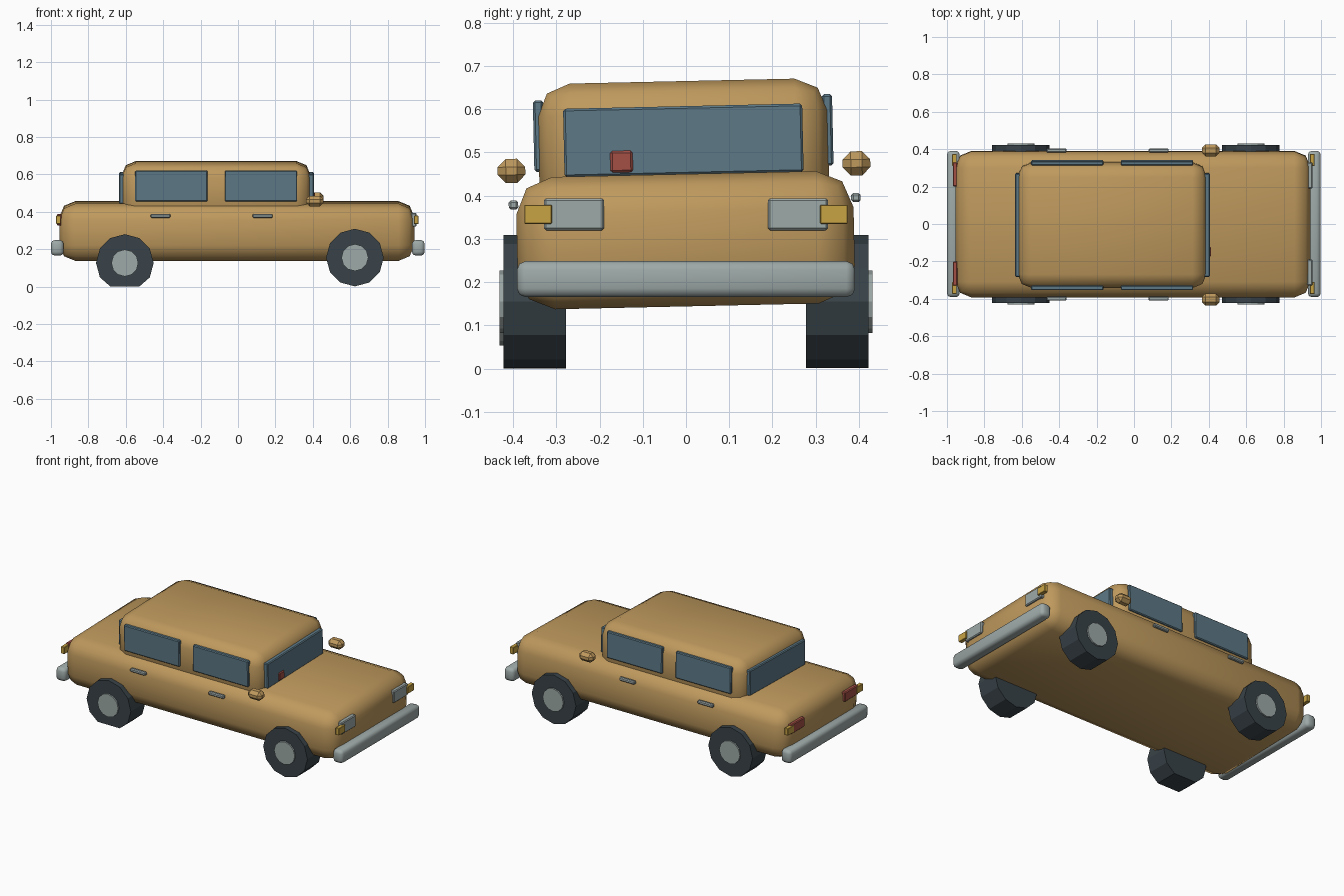
import bpy, bmesh, math
from mathutils import Matrix, Vector

if "Cube" in bpy.data.objects:
    bpy.data.objects.remove(bpy.data.objects["Cube"])


def material(name, rgb):
    m = bpy.data.materials.new(name)
    m.diffuse_color = (*rgb, 1)
    m.use_nodes = True
    m.node_tree.nodes["Principled BSDF"].inputs["Base Color"].default_value = m.diffuse_color
    return m


PAINT = material("tan_paint", (0.52, 0.32, 0.11))
GLASS = material("glass", (0.11, 0.19, 0.24))
RUBBER = material("rubber", (0.04, 0.055, 0.065))
CHROME = material("chrome", (0.34, 0.40, 0.39))
RED = material("red", (0.37, 0.08, 0.06))
AMBER = material("amber", (0.58, 0.37, 0.06))

# The body leans slightly towards the flat tyre
PIVOT = Vector((0, 0, 0.25))
LEAN = Matrix.Translation(PIVOT) @ Matrix.Rotation(0.022, 4, 'X') @ Matrix.Translation(-PIVOT)


def finish(bm, name, mat, smooth=None):
    me = bpy.data.meshes.new(name)
    bm.to_mesh(me)
    bm.free()
    ob = bpy.data.objects.new(name, me)
    bpy.context.collection.objects.link(ob)
    me.materials.append(mat)
    if smooth:
        bpy.ops.object.select_all(action='DESELECT')
        ob.select_set(True)
        bpy.context.view_layer.objects.active = ob
        bpy.ops.object.shade_smooth_by_angle(angle=math.radians(smooth))
    return ob


def box(name, centre, size, mat, bevel=0.005, segments=1, lean=False, smooth=None):
    bm = bmesh.new()
    bmesh.ops.create_cube(bm, size=1)
    bmesh.ops.scale(bm, vec=size, verts=bm.verts)
    bmesh.ops.bevel(bm, geom=bm.edges[:], offset=bevel, segments=segments,
                    profile=0.5, affect='EDGES', clamp_overlap=True)
    bmesh.ops.translate(bm, vec=centre, verts=bm.verts)
    if lean:
        bmesh.ops.transform(bm, matrix=LEAN, verts=bm.verts)
    return finish(bm, name, mat, smooth)


def disc(name, centre, radius, width, mat):
    bm = bmesh.new()
    bmesh.ops.create_cone(bm, cap_ends=True, segments=12, radius1=radius, radius2=radius, depth=width)
    bmesh.ops.rotate(bm, matrix=Matrix.Rotation(math.pi / 2, 3, 'X'), verts=bm.verts)
    bmesh.ops.translate(bm, vec=centre, verts=bm.verts)
    for v in bm.verts:  # flatten whatever would sink below the ground
        v.co.z = max(v.co.z, 0)
    return finish(bm, name, mat)


# Body shell and cabin
box("lower_body", (-0.006, 0, 0.297), (1.898, 0.78, 0.306), PAINT, 0.085, 2, True, 50)
box("cabin", (-0.117, 0, 0.512), (1.01, 0.67, 0.306), PAINT, 0.075, 2, True, 50)

# Front and rear glass, red sticker on the windshield
box("windshield", (0.39, 0, 0.528), (0.03, 0.553, 0.158), GLASS, lean=True)
box("rear_window", (-0.62, 0, 0.528), (0.03, 0.553, 0.158), GLASS, lean=True)
box("windshield_sticker", (0.402, -0.144, 0.482), (0.02, 0.052, 0.05), RED, lean=True)

# Bumpers
for end, x in (("front", 0.964), ("rear", -0.966)):
    box(end + "_bumper", (x, 0, 0.207), (0.068, 0.782, 0.083), CHROME, 0.02, 2, smooth=50)

for side, s in (("right", -1), ("left", 1)):
    # Side glass and door handles
    for end, xw, xh in (("rear", -0.356, -0.414), ("front", 0.123, 0.132)):
        box(f"{side}_{end}_window", (xw, s * 0.334, 0.545), (0.387, 0.024, 0.165), GLASS, lean=True)
        box(f"{side}_{end}_handle", (xh, s * 0.396, 0.387), (0.107, 0.022, 0.021), CHROME, lean=True)
    # Wing mirror
    box(side + "_mirror", (0.41, s * 0.399, 0.466), (0.095, 0.064, 0.056), PAINT, 0.019, lean=True)
    # Lamps
    box(side + "_headlight", (0.94, s * 0.259, 0.357), (0.03, 0.139, 0.074), CHROME)
    box(side + "_taillight", (-0.956, s * 0.265, 0.357), (0.026, 0.13, 0.06), RED)
    for end, x in (("front", 0.953), ("rear", -0.96)):
        box(f"{side}_{end}_indicator", (x, s * 0.342, 0.357), (0.024, 0.064, 0.044), AMBER, 0.002)
    # Wheels, the right rear one being flat
    for end, x in (("rear", -0.605), ("front", 0.625)):
        z = 0.126 if (side, end) == ("right", "rear") else 0.155
        disc(f"{side}_{end}_tyre", (x, s * 0.35, z), 0.154, 0.144, RUBBER)
        disc(f"{side}_{end}_hub", (x, s * 0.39, z), 0.072, 0.082, CHROME)
